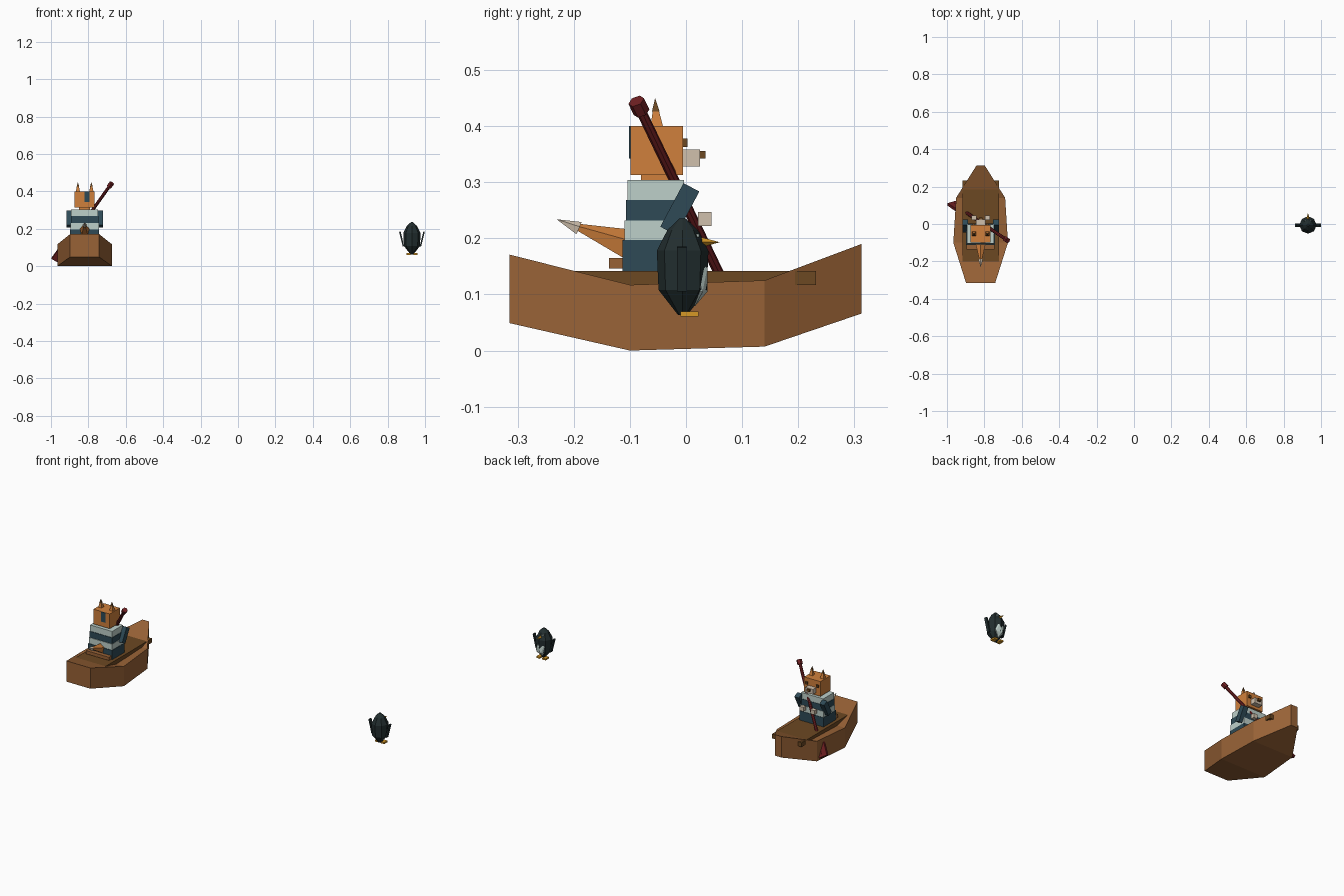
import bpy, bmesh, math
from mathutils import Vector, Matrix

if "Cube" in bpy.data.objects:
    bpy.data.objects.remove(bpy.data.objects["Cube"])


def mat(name, r, g, b):
    m = bpy.data.materials.new(name)
    m.diffuse_color = [(c / 255 / 12.92 if c < 11 else ((c / 255 + 0.055) / 1.055) ** 2.4) for c in (r, g, b)] + [1]
    m.use_nodes = True
    m.node_tree.nodes["Principled BSDF"].inputs["Base Color"].default_value = m.diffuse_color
    return m


HULL = mat("wood brown", 152, 98, 54)
DECK = mat("dark wood", 108, 72, 34)
ORANGE = mat("fur orange", 208, 128, 60)
CREAM = mat("cream", 208, 192, 172)
NAVY = mat("dark teal", 46, 74, 86)
PALE = mat("pale stripe", 190, 208, 202)
RED = mat("dark red", 112, 32, 34)
BLACK = mat("bird black", 34, 46, 47)
GOLD = mat("gold", 214, 152, 38)
CX, BX = -0.82, 0.93   # centre lines of the boat and the bird


def finish(bm, name, material):
    bmesh.ops.recalc_face_normals(bm, faces=bm.faces)
    me = bpy.data.meshes.new(name)
    bm.to_mesh(me)
    bm.free()
    me.materials.append(material)
    ob = bpy.data.objects.new(name, me)
    bpy.context.collection.objects.link(ob)
    return ob


def box(name, material, lo, hi, rot=None):
    """Box between two corners, optionally rotated about its centre."""
    lo, hi = Vector(lo), Vector(hi)
    bm = bmesh.new()
    bmesh.ops.create_cube(bm, size=1)
    m = Matrix.Translation((lo + hi) / 2) @ (rot or Matrix()) @ Matrix.Diagonal((*(hi - lo), 1))
    bm.transform(m)
    return finish(bm, name, material)


def rod(name, material, a, b, r1, r2, sides=6, spin=0):
    """Cone or prism from point a to point b."""
    a, b = Vector(a), Vector(b)
    bm = bmesh.new()
    bmesh.ops.create_cone(bm, cap_ends=True, segments=sides, radius1=r1, radius2=r2, depth=(b - a).length)
    turn = (b - a).to_track_quat('Z', 'Y').to_matrix().to_4x4()
    bm.transform(Matrix.Translation((a + b) / 2) @ turn @ Matrix.Rotation(spin, 4, 'Z'))
    return finish(bm, name, material)


def loft(name, material, rings):
    bm = bmesh.new()
    loops = [[bm.verts.new(p) for p in ring] for ring in rings]
    n = len(loops[0])
    for lower, upper in zip(loops, loops[1:]):
        for i in range(n):
            j = (i + 1) % n
            bm.faces.new((lower[i], lower[j], upper[j], upper[i]))
    bm.faces.new(loops[0])
    bm.faces.new(loops[-1])
    return finish(bm, name, material)


# Boat: hull stations (y, half width, bottom, top), deck and bench
stations = [(-0.315, 0.078, 0.049, 0.171), (-0.10, 0.146, 0.0, 0.117),
            (0.14, 0.131, 0.007, 0.125), (0.313, 0.022, 0.066, 0.19)]
loft("hull", HULL, [[(CX - w, y, b), (CX + w, y, b), (CX + w, y, t), (CX - w, y, t)]
                    for y, w, b, t in stations])
box("deck", DECK, (CX - 0.097, -0.20, 0.117), (CX + 0.097, 0.232, 0.142))
box("bench", HULL, (CX - 0.075, -0.137, 0.146), (CX + 0.075, -0.068, 0.165))

# Fox torso: stacked stripes narrowing slightly upward
levels = [0.142, 0.197, 0.232, 0.268, 0.304]
for i in range(4):
    w, back = 0.078 - 0.002 * i, -0.113 + 0.003 * i
    box(f"sweater_stripe_{i + 1}", (NAVY, PALE)[i % 2],
        (CX - w, back, levels[i]), (CX + w, 0.002 - 0.002 * i, levels[i + 1]))

# Fox head, muzzle, nose and patch at the back
box("neck", ORANGE, (CX - 0.03, -0.08, 0.30), (CX + 0.03, -0.025, 0.32))
box("head", ORANGE, (CX - 0.053, -0.099, 0.313), (CX + 0.053, -0.005, 0.40))
box("muzzle", CREAM, (CX - 0.025, -0.006, 0.328), (CX + 0.025, 0.025, 0.358))
box("nose", DECK, (CX - 0.009, 0.024, 0.342), (CX + 0.009, 0.035, 0.356))
box("head_patch", NAVY, (CX - 0.002, -0.102, 0.342), (CX + 0.026, -0.098, 0.40))

# Paired fox parts
for side, s in (("left", -1), ("right", 1)):
    x = CX + s * 0.036
    box(side + "_eye", DECK, (x - 0.007, -0.006, 0.363), (x + 0.007, 0.003, 0.378))
    rod(side + "_ear", ORANGE, (x, -0.052, 0.398), (x, -0.054, 0.43), 0.016, 0.007, 4, math.pi / 4)
    rod(side + "_ear_tip", DECK, (x, -0.054, 0.426), (x, -0.055, 0.45), 0.0095, 0, 4, math.pi / 4)
    ax = CX + s * 0.082
    box(side + "_arm", NAVY, (ax - 0.015, -0.027, 0.208), (ax + 0.015, 0.005, 0.296),
        Matrix.Rotation(math.radians(-28), 4, 'X'))
    box(side + "_hand", CREAM, (x - 0.013, 0.021, 0.222), (x + 0.013, 0.045, 0.247))

# Tail and its pale tip
rod("tail", ORANGE, (CX, -0.105, 0.188), (CX, -0.20, 0.222), 0.029, 0.005, 5)
rod("tail_tip", CREAM, (CX, -0.191, 0.217), (CX, -0.231, 0.234), 0.013, 0, 5)

# Paddle: knob, shaft and flat blade along one line
top, end = Vector((-0.676, -0.088, 0.443)), Vector((-0.966, 0.108, 0.035))
way = (end - top).normalized()
rod("paddle_shaft", RED, top, end, 0.009, 0.009, 8)
rod("paddle_knob", RED, top - way * 0.002, top + way * 0.024, 0.015, 0.015, 6)
side_dir = (Vector((1, 0, 0)) - way * way.x).normalized()
frame = Matrix((side_dir, way.cross(side_dir), way)).transposed().to_4x4()
c = end - way * 0.04
box("paddle_blade", RED, c - Vector((0.03, 0.008, 0.05)), c + Vector((0.03, 0.008, 0.05)), frame)

# Bird body turned from a profile (height, radius)
profile = [(0.063, 0.008), (0.108, 0.043), (0.178, 0.046), (0.215, 0.027), (0.235, 0.006)]
loft("bird_body", BLACK, [[(BX + r * math.cos(a), -0.006 + r * math.sin(a), z)
                           for a in [math.tau * i / 8 for i in range(8)]] for z, r in profile])

# Bird belly, a low faceted oval
bm = bmesh.new()
bmesh.ops.create_icosphere(bm, subdivisions=1, radius=1)
bm.transform(Matrix.Translation((BX, 0.016, 0.126)) @ Matrix.Diagonal((0.035, 0.026, 0.047, 1)))
finish(bm, "bird_belly", PALE)
rod("beak", GOLD, (BX, 0.02, 0.193), (BX, 0.06, 0.193), 0.011, 0, 4)

# Paired bird parts
for side, s in (("left", -1), ("right", 1)):
    fx = BX + s * 0.055
    box(side + "_flipper", BLACK, (fx - 0.004, -0.016, 0.105), (fx + 0.004, 0.002, 0.186),
        Matrix.Rotation(s * math.radians(14), 4, 'Y'))
    x = BX + s * 0.019
    box(side + "_foot", GOLD, (x - 0.011, -0.01, 0.061), (x + 0.011, 0.022, 0.07))
    ex = BX + s * 0.014
    box(side + "_bird_eye", PALE, (ex - 0.003, 0.017, 0.202), (ex + 0.003, 0.023, 0.208))
